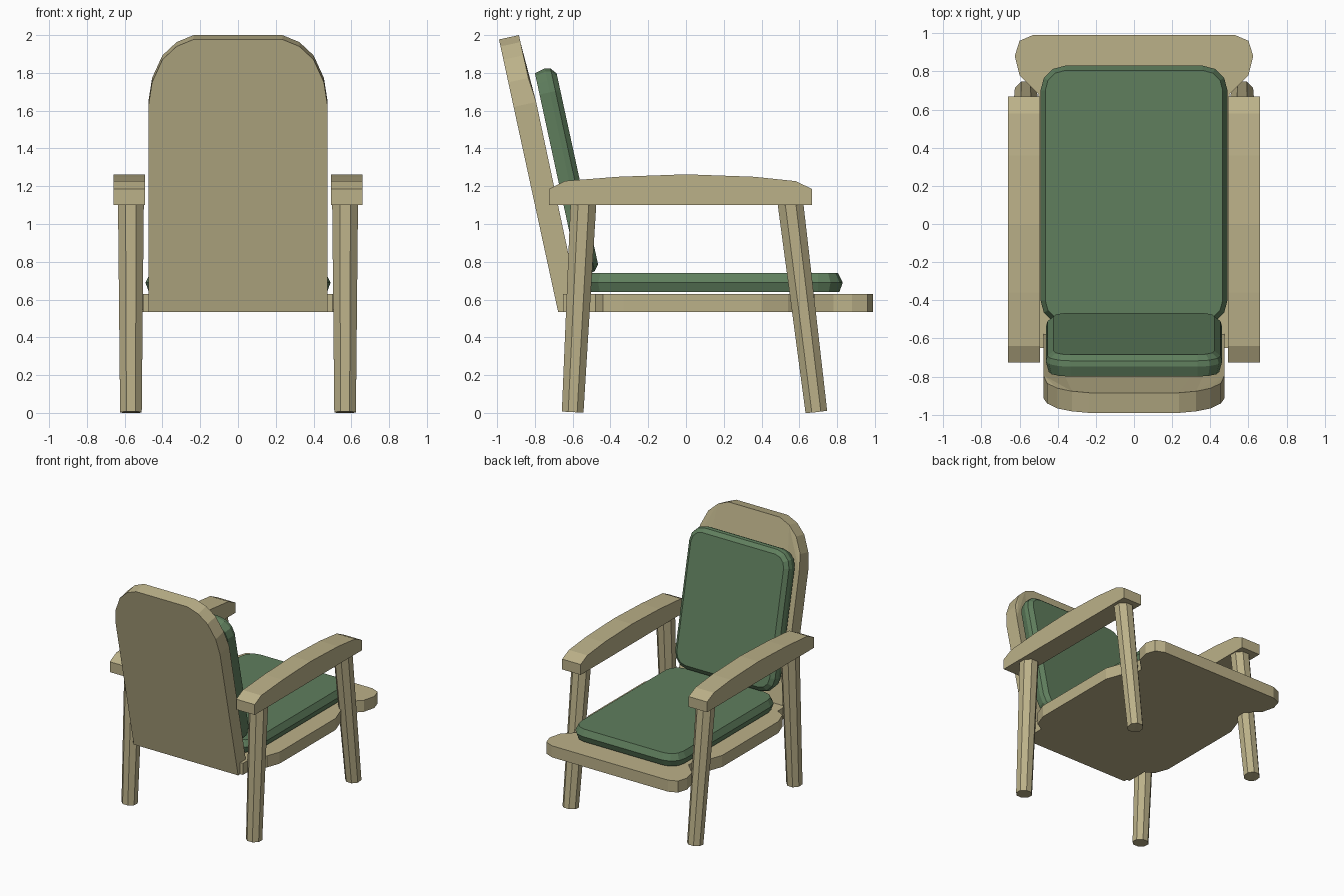
import bpy, bmesh, math
from mathutils import Vector

if "Cube" in bpy.data.objects:
    bpy.data.objects.remove(bpy.data.objects["Cube"])

def material(name, rgb):
    m = bpy.data.materials.new(name)
    m.diffuse_color = (*rgb, 1)
    m.use_nodes = True
    m.node_tree.nodes["Principled BSDF"].inputs["Base Color"].default_value = m.diffuse_color
    return m

WOOD = material("wood", (0.5, 0.44, 0.25))
FABRIC = material("green_fabric", (0.115, 0.21, 0.11))

def loft(name, loops, mat):
    """Skin equal-length closed loops and cap both ends."""
    bm = bmesh.new()
    rings = [[bm.verts.new(p) for p in loop] for loop in loops]
    n = len(rings[0])
    for a, b in zip(rings, rings[1:]):
        for i in range(n):
            j = (i + 1) % n
            bm.faces.new((a[i], a[j], b[j], b[i]))
    caps = [bm.faces.new(rings[0]), bm.faces.new(rings[-1])]
    bmesh.ops.triangulate(bm, faces=caps)
    bmesh.ops.recalc_face_normals(bm, faces=bm.faces[:])
    me = bpy.data.meshes.new(name)
    bm.to_mesh(me)
    bm.free()
    me.materials.append(mat)
    ob = bpy.data.objects.new(name, me)
    bpy.context.collection.objects.link(ob)
    return ob

def mirrored(half):
    return half + [(-x, v) for x, v in reversed(half)]

def rounded_rect(hx, hy, r, steps=3):
    pts = []
    for k, (sx, sy) in enumerate([(1, 1), (-1, 1), (-1, -1), (1, -1)]):
        for i in range(steps + 1):
            a = math.pi / 2 * (k + i / steps)
            pts.append((sx * (hx - r) + r * math.cos(a), sy * (hy - r) + r * math.sin(a)))
    return pts

def cushion(name, centre, up, normal, hx, hy, levels):
    """Pillow slab: levels are (offset along normal, inset) pairs."""
    loops = [[centre + Vector((x, 0, 0)) + up * y + normal * d
              for x, y in rounded_rect(hx - inset, hy - inset, 0.13 - inset)]
             for d, inset in levels]
    return loft(name, loops, FABRIC)

# Seat board, waisted around the front legs and bulging between the legs
seat = mirrored([(0.53, 0.99), (0.6, 0.96), (0.625, 0.88), (0.6, 0.78), (0.5, 0.68),
                 (0.5, 0.62), (0.56, 0.54), (0.61, 0.4), (0.61, -0.33),
                 (0.57, -0.44), (0.5, -0.48), (0.5, -0.65)])
loft("seat_board", [[(x, y, z) for x, y in seat] for z in (0.535, 0.63)], WOOD)

# Reclined back board with rounded top, side edges a little thicker
tilt = math.atan(0.217)
up = Vector((0, -math.sin(tilt), math.cos(tilt)))
normal = Vector((0, math.cos(tilt), math.sin(tilt)))
back = mirrored([(0.475, 0.535), (0.475, 1.62), (0.455, 1.75), (0.4, 1.87),
                 (0.325, 1.94), (0.235, 1.977)])
rear = [Vector((x, -0.99 + (1.977 - z) * 0.217, z)) for x, z in back]
front = [p + normal * (0.122 if p.z < 1.7 else 0.108) for p in rear]
for p in front:
    if p.z < 0.6:
        p.z = 0.537
loft("back_board", [rear, front], WOOD)

# Cushions
cushion("seat_cushion", Vector((0, 0.15, 0.69)), Vector((0, 1, 0)), Vector((0, 0, 1)),
        0.49, 0.68, [(-0.05, 0.018), (0, 0), (0.05, 0.025)])
cushion("back_cushion", Vector((0, -0.63, 1.28)), up, normal,
        0.462, 0.557, [(-0.056, 0.015), (0, 0), (0.03, 0.008), (0.056, 0.04)])

# Armrests and octagonal splayed legs on both sides
arm = [(-0.725, 1.1), (-0.725, 1.185), (-0.64, 1.228), (-0.36, 1.25), (0, 1.263),
       (0.36, 1.25), (0.58, 1.227), (0.668, 1.185), (0.668, 1.1)]

def leg(name, x, y_top, y_bottom):
    loops = []
    for y, z, r in ((y_bottom, 0.004, 0.062), (y_top, 1.11, 0.074)):
        lean = (y_bottom - y_top) / 1.1
        ring = []
        for i in range(8):
            a = math.pi / 8 + i * math.pi / 4
            dy = r * math.sin(a)
            tip = lean * dy if z < 1 else 0
            ring.append((x + r * math.cos(a), y + dy, max(0, z + tip)))
        loops.append(ring)
    return loft(name, loops, WOOD)

for side, s in (("right", 1), ("left", -1)):
    loft(f"armrest_{side}", [[(s * x, y, z) for y, z in arm] for x in (0.492, 0.66)], WOOD)
    leg(f"front_leg_{side}", s * 0.567, 0.553, 0.69)
    leg(f"rear_leg_{side}", s * 0.567, -0.543, -0.6)
